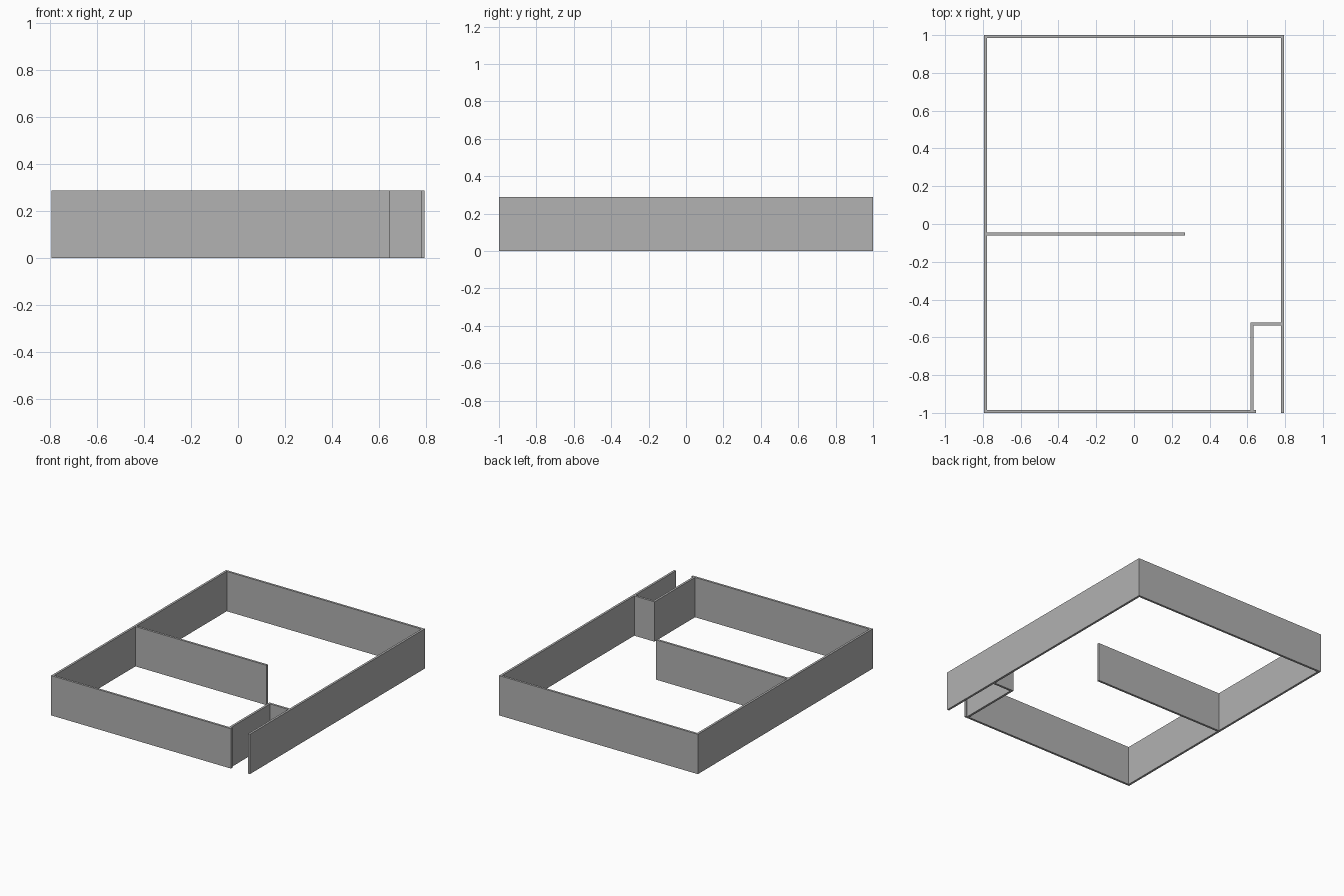
import bpy
import bmesh

cube = bpy.data.objects.get("Cube")
if cube:
    bpy.data.objects.remove(cube, do_unlink=True)

HEIGHT = 0.288
T = 0.016          # wall thickness
X, Y = 0.795, 1.0  # outer half sizes

plaster = bpy.data.materials.new("grey plaster")
plaster.use_nodes = True
grey = (0.445, 0.445, 0.445, 1)
plaster.diffuse_color = grey
plaster.node_tree.nodes["Principled BSDF"].inputs["Base Color"].default_value = grey


def wall(name, x0, x1, y0, y1):
    """Upright box standing on the ground between the given plan limits."""
    bm = bmesh.new()
    bmesh.ops.create_cube(bm, size=1)
    for v in bm.verts:
        v.co.x = x1 if v.co.x > 0 else x0
        v.co.y = y1 if v.co.y > 0 else y0
        v.co.z = HEIGHT if v.co.z > 0 else 0
    mesh = bpy.data.meshes.new(name)
    bm.to_mesh(mesh)
    bm.free()
    mesh.materials.append(plaster)
    bpy.context.collection.objects.link(bpy.data.objects.new(name, mesh))


# Outer walls, with the entrance gap at the front left corner
wall("right_wall", -X, -X + T, -Y, Y)
wall("left_wall", X - T, X, -Y, Y)
wall("back_wall", -X + T, X - T, Y - T, Y)
wall("front_wall", -X + T, 0.645, -Y, -Y + T)

# Inner walls
wall("room_partition", -X + T, 0.27, -0.06, -0.06 + T)
wall("entry_side_wall", 0.617, 0.617 + T, -Y + T, -0.537)
wall("entry_end_wall", 0.617, X - T, -0.537, -0.537 + T)
